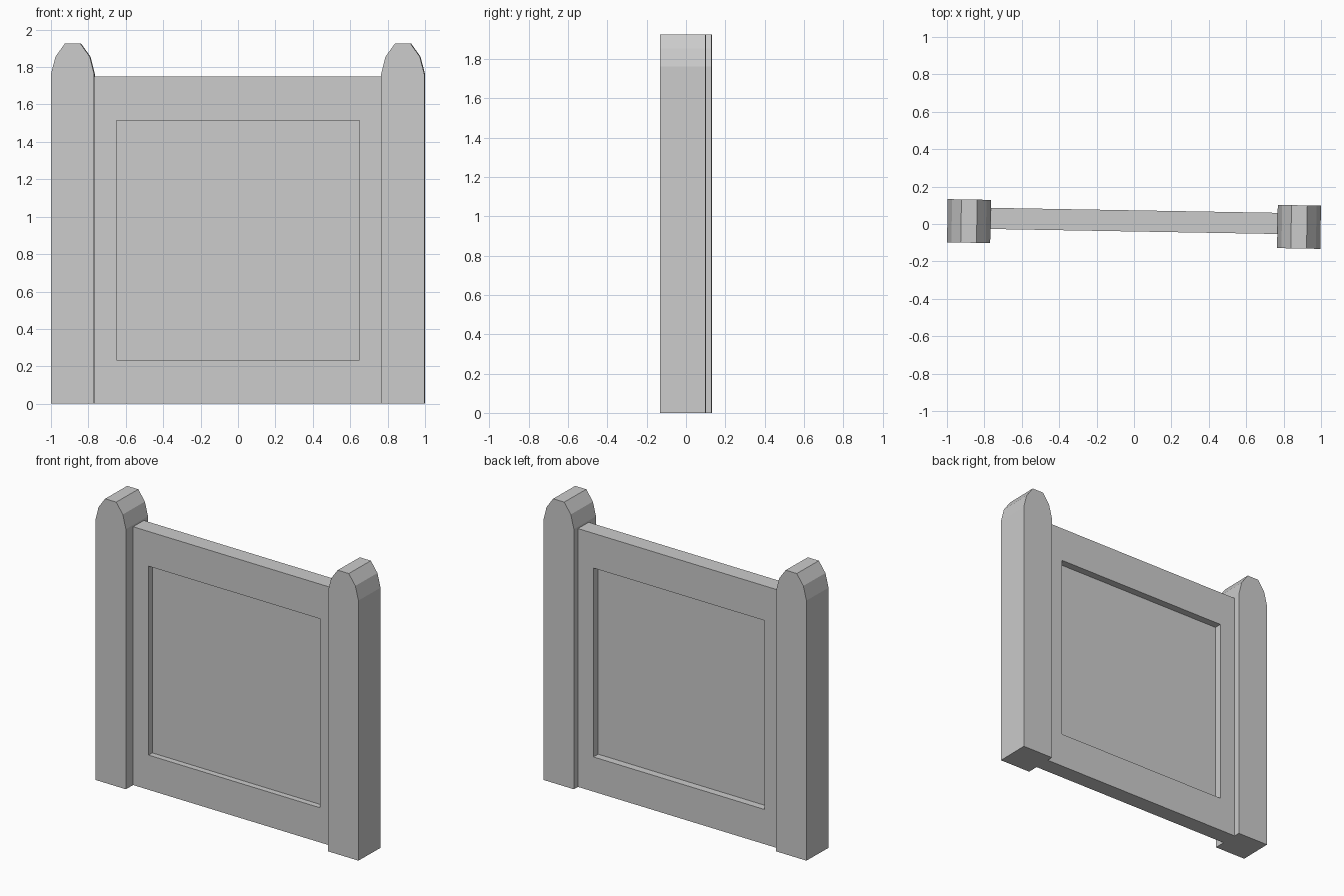
import bpy, bmesh
from math import radians
from mathutils import Matrix

if "Cube" in bpy.data.objects:
    bpy.data.objects.remove(bpy.data.objects["Cube"])

TURN = Matrix.Rotation(radians(-1), 4, 'Z')   # whole fence sits one degree askew
HALF = 0.1155                                 # half the post width and depth


def finish(bm, name):
    bmesh.ops.recalc_face_normals(bm, faces=bm.faces)
    bm.transform(TURN)
    mesh = bpy.data.meshes.new(name)
    bm.to_mesh(mesh)
    bm.free()
    bpy.context.collection.objects.link(bpy.data.objects.new(name, mesh))


# Posts: a faceted round-topped profile extruded front to back
def post(name, x):
    right = [(HALF, 0), (HALF, 1.762), (0.092, 1.855), (0.042, 1.925)]
    outline = right + [(-px, pz) for px, pz in reversed(right)]
    bm = bmesh.new()
    face = bm.faces.new([bm.verts.new((x + px, -HALF, pz)) for px, pz in outline])
    ext = bmesh.ops.extrude_face_region(bm, geom=[face], use_keep_orig=True)
    moved = [g for g in ext['geom'] if isinstance(g, bmesh.types.BMVert)]
    bmesh.ops.translate(bm, verts=moved, vec=(0, 2 * HALF, 0))
    finish(bm, name)


post("left_post", -0.8825)
post("right_post", 0.8825)

# Panel: a slab with a rectangular recess sunk into the front and back
FRONT, BACK, TOP = -0.04, 0.073, 1.75
bm = bmesh.new()
bmesh.ops.create_cube(bm, size=1, matrix=Matrix.Translation(
    (0, (FRONT + BACK) / 2, TOP / 2)) @ Matrix.Diagonal((1.54, BACK - FRONT, TOP, 1)))
bm.normal_update()
for sign, depth in ((-1, 0.04), (1, 0.05)):
    face = next(f for f in bm.faces if f.normal.y * sign > 0.9)
    # first inset makes the rim, second makes the recess walls
    bmesh.ops.inset_individual(bm, faces=[face], thickness=0.1)
    for v in face.verts:
        v.co.x = 0.65 if v.co.x > 0 else -0.65
        v.co.z = 1.515 if v.co.z > 0.9 else 0.235
    ext = bmesh.ops.extrude_discrete_faces(bm, faces=[face])
    bmesh.ops.translate(bm, verts=ext['faces'][0].verts, vec=(0, -sign * depth, 0))
    bm.normal_update()
finish(bm, "recessed_panel")
